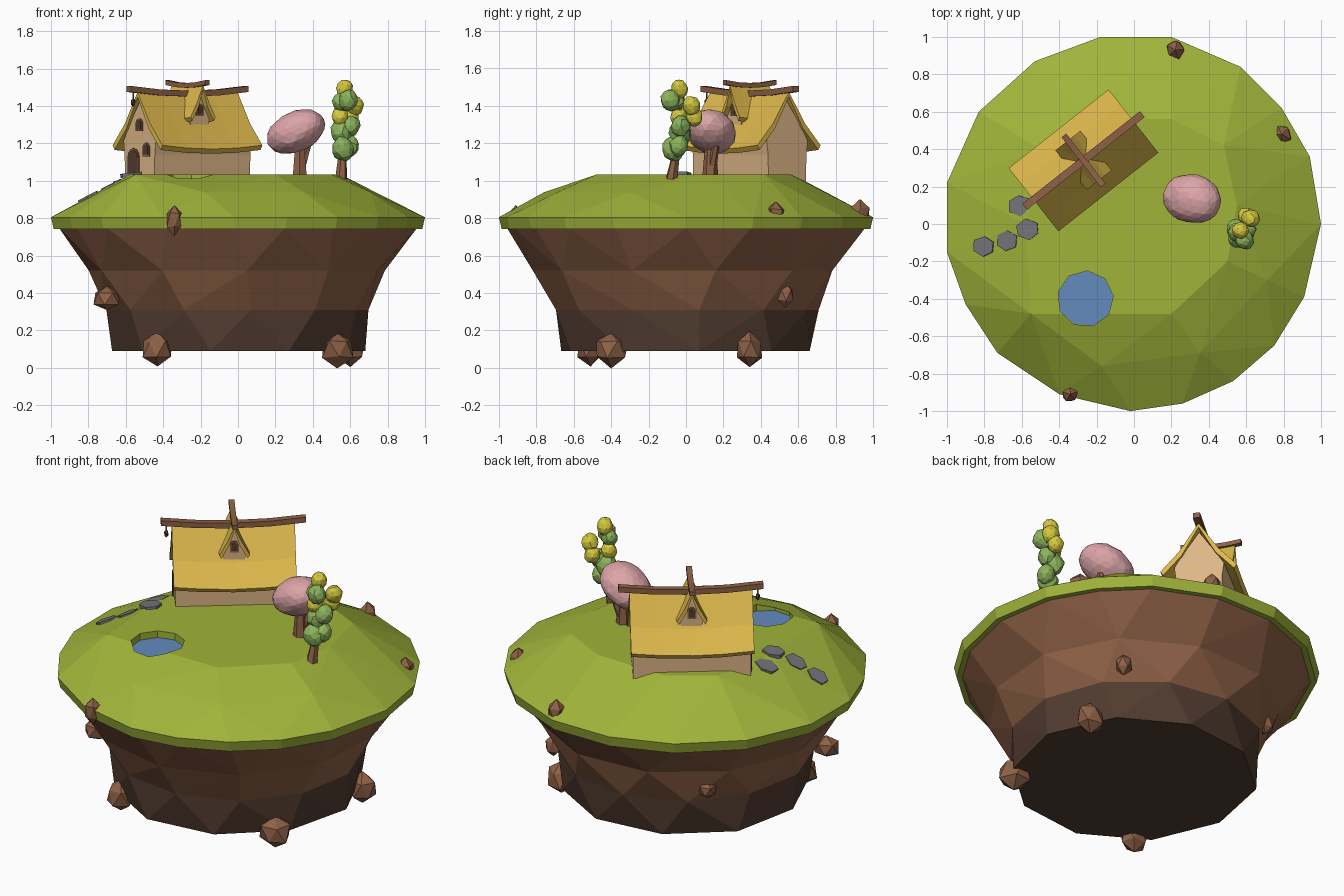
import bpy, bmesh, math, random
from mathutils import Matrix, Vector, Euler

if "Cube" in bpy.data.objects:
    bpy.data.objects.remove(bpy.data.objects["Cube"])

random.seed(4)


def material(name, r, g, b):
    m = bpy.data.materials.new(name)
    lin = [(c / 255 / 12.92 if c < 11 else ((c / 255 + 0.055) / 1.055) ** 2.4) for c in (r, g, b)]
    m.diffuse_color = (*lin, 1)
    m.use_nodes = True
    m.node_tree.nodes["Principled BSDF"].inputs["Base Color"].default_value = m.diffuse_color
    return m


GRASS = material("grass", 160, 180, 58)
SOIL = material("brown", 142, 97, 70)
DARK = material("dark_brown", 82, 60, 48)
WALL = material("plaster", 222, 182, 136)
ROOF = material("roof_yellow", 222, 184, 76)
PINK = material("blossom_pink", 220, 165, 168)
GREEN = material("leaf_green", 140, 180, 92)
YELLOW = material("leaf_yellow", 212, 202, 62)
WATER = material("water_blue", 100, 138, 190)
STONE = material("path_grey", 116, 116, 122)


def finish(name, bm, mat, matrix=Matrix()):
    bmesh.ops.recalc_face_normals(bm, faces=bm.faces[:])
    me = bpy.data.meshes.new(name)
    bm.to_mesh(me)
    bm.free()
    me.materials.append(mat)
    ob = bpy.data.objects.new(name, me)
    ob.matrix_world = matrix
    bpy.context.collection.objects.link(ob)
    return ob


def ring(n, r, z, turn=0.0, jit=0.0):
    pts = []
    for i in range(n):
        a = 2 * math.pi * i / n + turn
        q = r * (1 + random.uniform(-jit, jit))
        pts.append((q * math.cos(a), q * math.sin(a), z))
    return pts


def hull(name, pts, mat, open_caps=(), matrix=Matrix()):
    """Convex layer; flat caps at the listed heights are left open."""
    bm = bmesh.new()
    for p in pts:
        bm.verts.new(p)
    res = bmesh.ops.convex_hull(bm, input=bm.verts[:])
    loose = [v for v in bm.verts if not v.link_faces]
    bmesh.ops.delete(bm, geom=loose, context='VERTS')
    caps = [f for f in bm.faces
            if any(all(abs(v.co.z - z) < 1e-4 for v in f.verts) for z in open_caps)]
    bmesh.ops.delete(bm, geom=caps, context='FACES')
    return finish(name, bm, mat, matrix)


def prism(name, profile, stations, mat, matrix=Matrix()):
    """Sweep a (y, z) profile along x; stations are (x, z offset)."""
    bm = bmesh.new()
    loops = [[bm.verts.new((x, y, z + dz)) for y, z in profile] for x, dz in stations]
    n = len(profile)
    for a, b in zip(loops, loops[1:]):
        for i in range(n):
            j = (i + 1) % n
            bm.faces.new((a[i], a[j], b[j], b[i]))
    bm.faces.new(loops[0])
    bm.faces.new(loops[-1])
    return finish(name, bm, mat, matrix)


def blob(name, loc, scale, mat, rot=(0, 0, 0), sub=2, jit=0.12):
    bm = bmesh.new()
    bmesh.ops.create_icosphere(bm, subdivisions=sub, radius=1)
    for v in bm.verts:
        v.co *= 1 + random.uniform(-jit, jit)
    bmesh.ops.scale(bm, vec=scale, verts=bm.verts)
    m = Matrix.Translation(loc) @ Euler([math.radians(a) for a in rot]).to_matrix().to_4x4()
    return finish(name, bm, mat, m)


def trunk(name, a, b, r1, r2):
    a, b = Vector(a), Vector(b)
    bm = bmesh.new()
    bmesh.ops.create_cone(bm, cap_ends=True, segments=6, radius1=r1, radius2=r2, depth=(b - a).length)
    m = Matrix.Translation((a + b) / 2) @ (b - a).to_track_quat('Z', 'Y').to_matrix().to_4x4()
    return finish(name, bm, SOIL, m)


# ---- island ----
rim = [(1, 0), (.94, .36), (.79, .62), (.57, .84), (.2, 1), (-.18, 1), (-.53, .87), (-.83, .6),
       (-1, .22), (-1, -.15), (-.9, -.43), (-.73, -.69), (-.4, -.91), (-.02, -1), (.26, -.96),
       (.53, -.84), (.75, -.65), (.91, -.39)]
plateau = [(-.55, -.48), (.2, -.48), (.5, -.2), (.55, .1), (.48, .42), (.2, .56), (-.25, .57),
           (-.5, .4), (-.58, .0)]
grass = hull("grass_cap",
             [(x, y, .805) for x, y in rim] + [(x * .985, y * .985, .742) for x, y in rim]
             + ring(9, .76, .938, .3, .03) + [(x, y, 1.033) for x, y in plateau], GRASS)
upper = [(x * .955, y * .955, .745) for x, y in rim]
middle = ring(11, .81, .52, .2, .02)
lower = ring(12, .705, .31, .1, .015)
base = ring(10, .675, .09, .1, .015)
hull("soil_upper", upper + middle, SOIL, (.745, .52))
hull("soil_middle", middle + lower, SOIL, (.52, .31))
hull("soil_base", lower + base, DARK, (.31,))

# ---- pond: hole cut in the grass, water plate inside ----
at_pond = Matrix.Translation((-.26, -.40, 0))
cutter = hull("pond_cutter", ring(9, .15, .985, .1) + ring(9, .15, 1.1, .1), GRASS, (), at_pond)
mod = grass.modifiers.new("pond_hole", 'BOOLEAN')
mod.operation = 'DIFFERENCE'
mod.object = cutter
bpy.context.view_layer.objects.active = grass
bpy.ops.object.modifier_apply(modifier=mod.name)
bpy.data.objects.remove(cutter)
hull("pond_water", ring(9, .149, .984, .1) + ring(9, .149, .993, .1), WATER, (), at_pond)

# ---- stepping stones ----
for x, y, z, tilt in [(-.61, .10, 1.005, 20), (-.57, -.03, 1.033, 6), (-.68, -.09, .973, 27), (-.8, -.12, .912, 27)]:
    m = (Matrix.Translation((x, y, z)) @ Matrix.Rotation(math.radians(-tilt), 4, 'Y')
         @ Matrix.Diagonal((1.1, .95, 1, 1)))
    t = random.uniform(.3, .7)
    shape = ring(6, .06, 0, t, .08)
    hull("stepping_stone", [(a, b, c) for a, b, _ in shape for c in (-.012, .01)], STONE, (), m)

# ---- rocks in the cliff: x, y, z, sizes ----
for x, y, z, sx, sy, sz in [
        (.22, .93, .82, .055, .055, .075), (.79, .48, .81, .055, .06, .085),
        (-.34, -.91, .79, .045, .045, .08), (-.70, -.35, .37, .075, .07, .065),
        (.53, -.40, .10, .09, .095, .095), (-.43, -.51, .10, .085, .075, .09),
        (.60, .34, .10, .075, .085, .095), (.52, .53, .39, .05, .05, .065),
        (-.51, .52, .39, .055, .055, .055)]:
    blob("cliff_rock", (x, y, z), (sx, sy, sz), SOIL, (0, 0, random.uniform(0, 90)), 1, .1)

# ---- cottage, local x along the ridge, front gable at -x ----
H = Matrix.Translation((-.27, .34, 0)) @ Matrix.Rotation(math.radians(38.2), 4, 'Z')
SIDE = H @ Matrix.Rotation(math.radians(-90), 4, 'Z')  # dormer frame, x points out of the roof


def mirrored(half):
    """Closed symmetric profile from right half points, top to bottom."""
    return half + [(-y, z) for y, z in reversed(half) if y > 1e-6]


def roof_profile(pts, t):
    inner = [(max(y - t * .6, 0), z - t) for y, z in pts]
    left = [(-y, z) for y, z in reversed(pts[1:])]
    left_in = [(-y, z) for y, z in inner[1:]]
    return left + pts + list(reversed(inner)) + left_in


def sagging(length, sag, n=5):
    return [(length * t, sag * (t * t - 1)) for t in [-1 + 2 * i / (n - 1) for i in range(n)]]


prism("cottage_walls", mirrored([(0, 1.425), (.085, 1.3), (.14, 1.215), (.13, 1.14), (.128, 1.0)]),
      [(-.325, 0), (.325, 0)], WALL, H)
prism("main_roof", roof_profile([(0, 1.475), (.11, 1.305), (.215, 1.19)], .025), sagging(.34, .02), ROOF, H)
bar = [(-.02, 0), (.02, 0), (.02, .032), (-.02, .032)]
prism("ridge_beam", [(y, z + 1.475) for y, z in bar], sagging(.4, .025), SOIL, H)
prism("dormer_walls", mirrored([(0, 1.485), (.03, 1.42), (.065, 1.345), (.06, 1.3)]),
      [(-.105, 0), (.105, 0)], WALL, SIDE)
prism("dormer_roof", roof_profile([(0, 1.51), (.04, 1.42), (.085, 1.34)], .02), sagging(.135, .01), ROOF, SIDE)
prism("dormer_beam", [(y * .8, z * .8 + 1.512) for y, z in bar], sagging(.17, .015), SOIL, SIDE)


def arch(name, y, z, w, h, x, matrix, out):
    """Arched pane with a thin frame, standing on the wall plane at x."""
    for part, k, d, mat in [("frame", .009, .006, SOIL), ("pane", 0, .009, DARK)]:
        a, top = w + k, z + h - w
        pts = [(y - a, z - k), (y + a, z - k)] + [
            (y + a * math.cos(q), top + a * math.sin(q)) for q in [math.pi * i / 6 for i in range(7)]]
        prism(name + "_" + part, pts, [(x, 0), (x + out * d, 0)], mat, matrix)


arch("door", .05, 1.015, .04, .15, -.325, H, -1)
arch("small_window", -.06, 1.14, .02, .055, -.325, H, -1)
arch("attic_window", .0, 1.275, .02, .05, -.325, H, -1)
for s in (-1, 1):
    arch("dormer_window", 0, 1.355, .016, .05, s * .105, SIDE, s)

# lantern under the front end of the ridge beam
tip = H @ Vector((-.37, 0, 1.42))
blob("lantern", tip, (.014, .014, .024), DARK, sub=1, jit=0)
trunk("lantern_hook", tip, tip + Vector((0, 0, .06)), .004, .004)

# ---- blossom tree ----
trunk("blossom_trunk", (.33, .13, 1.0), (.33, .13, 1.19), .045, .028)
trunk("blossom_branch", (.34, .14, 1.08), (.375, .16, 1.19), .025, .018)
blob("blossom_crown", (.31, .135, 1.263), (.165, .13, .107), PINK, (0, -25, -12), 3, .025)

# ---- leafy tree ----
trunk("leafy_trunk", (.55, -.08, .99), (.56, -.05, 1.16), .034, .02)
trunk("leafy_stem", (.56, -.05, 1.14), (.57, -.03, 1.45), .02, .01)
for x, y, z, s, mat in [
        (.56, -.07, 1.17, .058, GREEN), (.60, -.04, 1.185, .05, GREEN), (.555, -.03, 1.26, .06, GREEN),
        (.60, -.03, 1.29, .052, GREEN), (.545, -.04, 1.345, .045, YELLOW), (.60, .045, 1.34, .045, YELLOW),
        (.625, .03, 1.40, .048, YELLOW), (.59, -.085, 1.43, .052, GREEN), (.55, -.05, 1.42, .045, GREEN),
        (.57, -.035, 1.49, .045, YELLOW)]:
    blob("leaf_clump", (x, y, z), (s, s, s * 1.15), mat,
         (random.uniform(-25, 25), random.uniform(-25, 25), 0), 2, .07)
